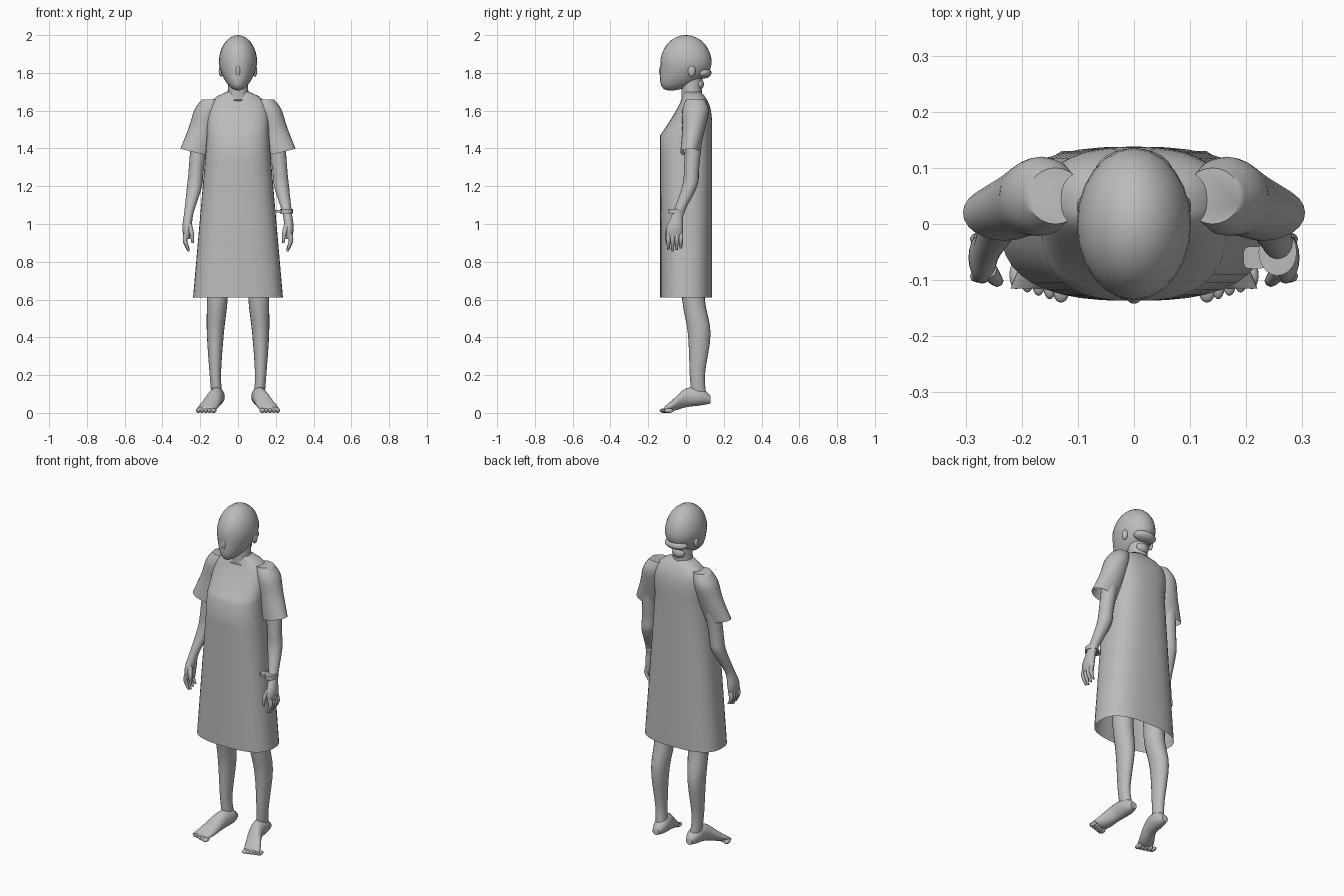
import bpy
import bmesh
import math
from mathutils import Vector

default_cube = bpy.data.objects.get("Cube")
if default_cube:
    bpy.data.objects.remove(default_cube, do_unlink=True)

# One plain grey for the whole figure
GREY = (.5, .5, .5, 1)
grey = bpy.data.materials.new("plain grey")
grey.use_nodes = True
grey.diffuse_color = GREY
shader = next(node for node in grey.node_tree.nodes if node.type == 'BSDF_PRINCIPLED')
shader.inputs["Base Color"].default_value = GREY


def finish(bm, name, side):
    """Mirror the mesh for the right side, then turn it into a smooth object."""
    for vert in bm.verts:
        vert.co.x *= side
    bmesh.ops.recalc_face_normals(bm, faces=bm.faces)
    mesh = bpy.data.meshes.new(name)
    bm.to_mesh(mesh)
    bm.free()
    mesh.materials.append(grey)
    obj = bpy.data.objects.new(name, mesh)
    bpy.context.collection.objects.link(obj)
    bpy.ops.object.select_all(action='DESELECT')
    obj.select_set(True)
    bpy.context.view_layer.objects.active = obj
    bpy.ops.object.shade_smooth_by_angle(angle=math.radians(50))


def blob(name, center, radii, side=1, reshape=None):
    """Ellipsoid, optionally reshaped by a rule on the unit sphere."""
    bm = bmesh.new()
    bmesh.ops.create_uvsphere(bm, u_segments=24, v_segments=16, radius=1)
    for vert in bm.verts:
        unit = vert.co.copy()
        vert.co = Vector(center) + unit * Vector(radii)
        if reshape:
            reshape(vert.co, unit)
    finish(bm, name, side)


def eased(rings, steps=4):
    """Pass a smooth spline through the given rings."""
    padded = [rings[0], *rings, rings[-1]]
    result = []
    for before, start, end, after in zip(padded, padded[1:], padded[2:], padded[3:]):
        for step in range(steps):
            t = step / steps
            blend = t * t * (3 - 2 * t)
            leave, arrive = t * (1 - t) ** 2 / 2, t * t * (t - 1) / 2
            result.append([b + (c - b) * blend + (c - a) * leave + (d - b) * arrive
                           for a, b, c, d in zip(before, start, end, after)])
    return result + [rings[-1]]


def loft(name, rings, side=1, segments=20, power=2, tilt=0,
         along_y=False, open_start=False, open_end=False):
    """Skin elliptical rings (x, y, z, half width, half depth); tilt grows to the end."""
    bm = bmesh.new()
    loops = []
    for index, (x, y, z, width, depth) in enumerate(rings):
        slope = tilt * index / len(rings)
        loop = []
        for i in range(segments):
            angle = math.tau * i / segments
            c, s = (math.copysign(abs(value) ** (2 / power), value)
                    for value in (math.cos(angle), math.sin(angle)))
            offset = (width * c, 0, depth * s) if along_y else (width * c, depth * s, slope * c)
            loop.append(bm.verts.new(Vector((x, y, z)) + Vector(offset)))
        loops.append(loop)
    for low, high in zip(loops, loops[1:]):
        for i in range(segments):
            bm.faces.new((low[i - 1], low[i], high[i], high[i - 1]))
    if not open_start:
        bm.faces.new(loops[0])
    if not open_end:
        bm.faces.new(loops[-1])
    finish(bm, name, side)


def dress_ring(z, front, back, width):
    return (0, (front + back) / 2, z, width, (back - front) / 2)


# Dress: a skirt flaring evenly to the open hem, then a yoke sloping in to the neck
HEM, CHEST, NECK = .61, 1.47, 1.7
FRONT, BACK = -.137, .138
SKIRT_ROWS, YOKE_ROWS = 6, 10
dress = []
for row in range(SKIRT_ROWS):
    t = row / SKIRT_ROWS
    dress.append(dress_ring(HEM + (CHEST - HEM) * t, FRONT, BACK, .238 - .075 * t))
for row in range(YOKE_ROWS + 1):
    t = row / YOKE_ROWS
    slope = 1 - (1 - t) ** 1.3
    dress.append(dress_ring(CHEST + (NECK - CHEST) * t, FRONT + .127 * slope,
                            BACK - .06 * t ** 4, .165 - .105 * t ** 6))
loft("dress", dress, segments=40, power=2.6, open_start=True)

# Short neckline seam on the chest
blob("neckline_seam", (0, -.02, 1.655), (.04, .01, .004))


# Head: the lower half narrows and shifts forward to form the jaw
def shape_jaw(point, unit):
    drop = max(0, -unit.z)
    point.x *= 1 - .2 * drop
    point.y -= .08 * drop ** 2


blob("head", (0, 0, 1.853), (.102, .136, .147), reshape=shape_jaw)
loft("neck", [(0, .03, 1.66, .06, .055), (0, .03, 1.72, .053, .053), (0, .03, 1.8, .055, .06)])
blob("nose", (0, -.132, 1.81), (.012, .01, .03))

# Hair ends at the back of the head
blob("hair_back_edge", (0, .09, 1.8), (.07, .045, .03))
blob("nape_tuft", (0, .07, 1.74), (.04, .025, .03))

# Limb shapes for the left side
SLEEVE = eased([(.14, .05, 1.66, .05, .05), (.165, .05, 1.6, .065, .07),
                (.19, .04, 1.5, .07, .06), (.23, .02, 1.38, .075, .05)])
ARM = eased([(.19, .05, 1.58, .05, .05), (.22, .03, 1.3, .04, .04), (.23, .02, 1.2, .04, .04),
             (.26, -.04, 1.06, .025, .03), (.27, -.06, .98, .025, .045),
             (.27, -.06, .92, .015, .04)])
LEG = eased([(.11, .04, .8, .06, .06), (.11, .04, .6, .055, .06), (.12, .07, .42, .045, .06),
             (.12, .06, .2, .03, .04), (.11, .07, .08, .03, .04)])
FOOT = eased([(.11, .13, .07, .02, .02), (.11, .08, .085, .04, .045), (.12, 0, .08, .04, .05),
              (.15, -.07, .04, .05, .03), (.17, -.115, .02, .05, .012)])
FINGERS = ("index", "middle", "ring", "little")
TOES = ("big", "second", "third", "fourth", "small")

for label, side in (("left", 1), ("right", -1)):
    blob(label + "_ear", (.09, .03, 1.81), (.012, .02, .03), side)
    loft(label + "_sleeve", SLEEVE, side, segments=24, tilt=.02, open_end=True)
    loft(label + "_arm", ARM, side)
    loft(label + "_leg", LEG, side)
    loft(label + "_foot", FOOT, side, along_y=True)

    # Fingers hang down and curl inward, the middle one longest
    for i, finger in enumerate(FINGERS):
        y = -.093 + .022 * i
        tip = .855 + .008 * abs(i - 1)
        loft(f"{label}_{finger}_finger", eased([
            (.275, y, .95, .012, .011), (.28, y, .91, .012, .011), (.262, y, tip, .006, .006),
        ]), side, segments=8)
    loft(label + "_thumb", eased([
        (.26, -.08, 1, .016, .016), (.245, -.1, .95, .012, .012), (.24, -.1, .9, .006, .006),
    ]), side, segments=8)

    # Toes step back from the big toe outward
    for i, toe in enumerate(TOES):
        size = .012 if i else .016
        blob(f"{label}_{toe}_toe", (.13 + .02 * i, -.115 + .006 * i, .012),
             (size, .025, .012), side)

# Band with a clasp on the left wrist
loft("wrist_band", [(.256, -.05, z, .034, .042) for z in (1.055, 1.08)])
loft("wrist_band_clasp", [(.215, -.06, z, .02, .02) for z in (1.06, 1.075)], power=4)
